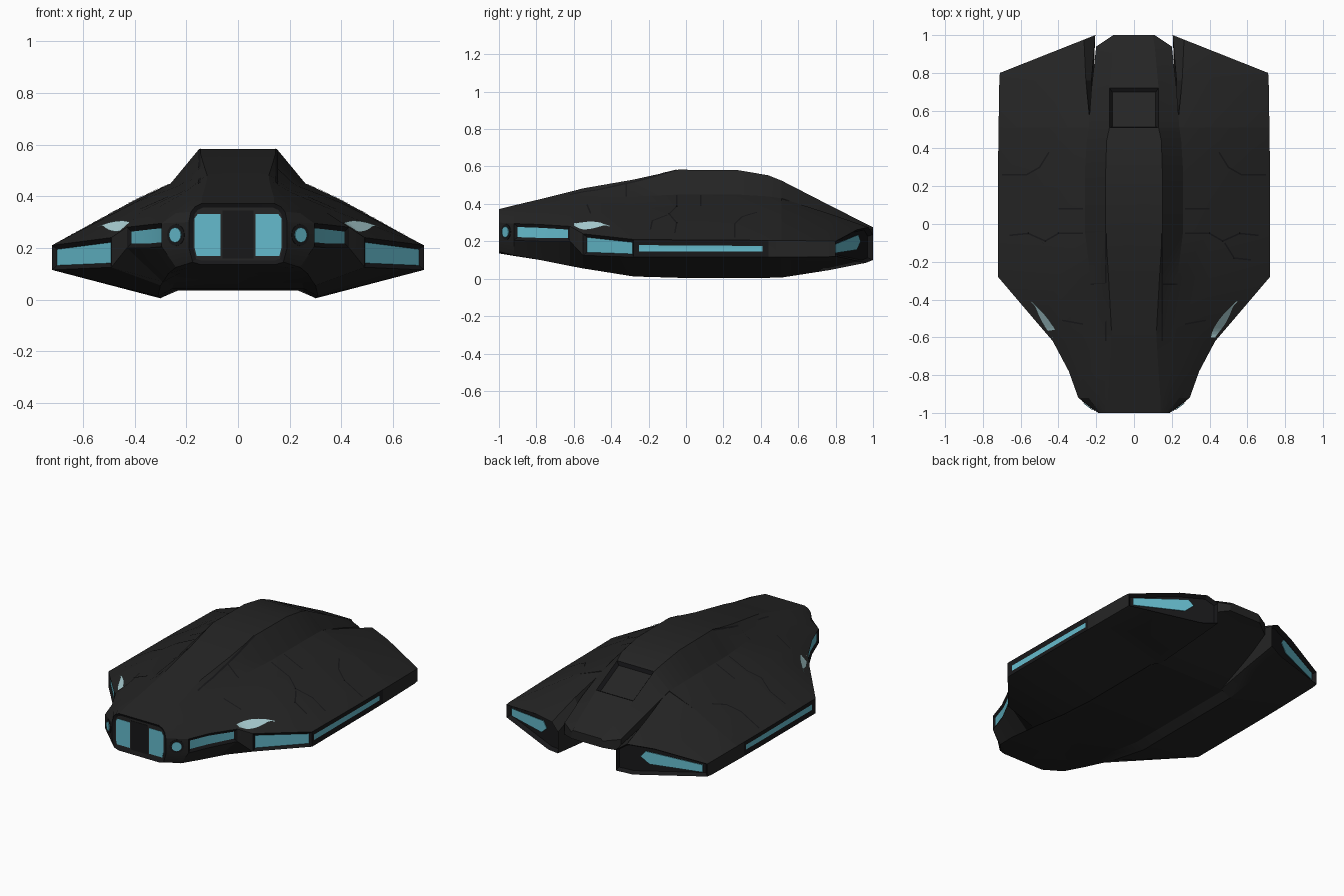
import bpy, bmesh, math
from mathutils import Vector
from mathutils.bvhtree import BVHTree

if "Cube" in bpy.data.objects:
    bpy.data.objects.remove(bpy.data.objects["Cube"])


def material(name, rgb):
    m = bpy.data.materials.new(name)
    m.diffuse_color = (*rgb, 1)
    m.use_nodes = True
    m.node_tree.nodes["Principled BSDF"].inputs["Base Color"].default_value = m.diffuse_color
    return m


HULL = material("charcoal hull", (0.018, 0.018, 0.018))
TRIM = material("black trim", (0.009, 0.009, 0.010))
GLOW = material("cyan glow", (0.13, 0.50, 0.61))
PALE = material("pale glow", (0.40, 0.62, 0.65))
MATS = [HULL, TRIM, GLOW, PALE]


def finish(bm, name, smooth=True):
    me = bpy.data.meshes.new(name)
    bm.to_mesh(me)
    bm.free()
    for m in MATS:
        me.materials.append(m)
    ob = bpy.data.objects.new(name, me)
    bpy.context.collection.objects.link(ob)
    if smooth:
        bpy.ops.object.select_all(action='DESELECT')
        ob.select_set(True)
        bpy.context.view_layer.objects.active = ob
        bpy.ops.object.shade_smooth_by_angle(angle=math.radians(20))
    return ob


def mirrored_ring(half):
    """Close a half section (centre top to centre bottom) into a full ring."""
    return half + [(-x, z) for x, z in half[-2:0:-1]]


def loft(rings):
    """Skin rings of 3D points; returns bmesh, side faces [station][segment], caps."""
    bm = bmesh.new()
    vs = [[bm.verts.new(p) for p in r] for r in rings]
    n = len(vs[0])
    sides = [[bm.faces.new((a[j], a[(j + 1) % n], b[(j + 1) % n], b[j])) for j in range(n)]
             for a, b in zip(vs, vs[1:])]
    caps = [bm.faces.new(vs[0]), bm.faces.new(vs[-1])]
    bmesh.ops.recalc_face_normals(bm, faces=bm.faces)
    return bm, sides, caps


def inset(bm, faces, thickness, depth, inner, border=1):
    res = bmesh.ops.inset_region(bm, faces=faces, thickness=thickness, depth=depth,
                                 use_even_offset=True, use_boundary=True)
    for f in res["faces"]:
        f.material_index = border
    for f in faces:
        f.material_index = inner


def mirror(ob):
    ob.modifiers.new("mirror", 'MIRROR').use_bisect_axis[0] = False


# Main body stations: y | top z, x | shoulder x, z | flank x, z | rim x, top, bottom | keel x, z, belly z
body = [
    (-1.00, .372, .14, .165, .36, .182, .34, .19, .30, .20, .175, .145, .135),
    (-.92, .392, .14, .19, .37, .24, .335, .295, .295, .205, .24, .125, .122),
    (-.78, .425, .13, .20, .39, .28, .34, .345, .29, .20, .27, .10, .105),
    (-.62, .465, .12, .205, .415, .33, .345, .43, .28, .20, .29, .068, .085),
    (-.55, .483, .12, .21, .42, .37, .345, .49, .24, .125, .30, .055, .075),
    (-.28, .53, .135, .23, .44, .40, .375, .72, .21, .115, .31, .012, .042),
    (-.04, .583, .15, .26, .45, .40, .385, .72, .208, .115, .30, .005, .036),
    (.28, .58, .15, .26, .45, .40, .385, .72, .206, .115, .30, .005, .036),
    (.44, .553, .145, .25, .44, .41, .37, .718, .205, .115, .30, .005, .036),
    (.51, .525, .13, .24, .43, .42, .36, .717, .204, .115, .30, .006, .036)]
rings = []
for y, zt, a, b, zb, c, zc, w, zu, zl, d, zd, ze in body:
    half = [(0, zt), (a, zt), (b, zb), (c, zc), (w, zu), (w, zl), (d, zd), (d * .82, ze), (0, ze)]
    rings.append([(x, y, z) for x, z in mirrored_ring(half)])
bm, sides, caps = loft(rings)
tree = BVHTree.FromBMesh(bm)
# Sunken light panels along the rim, on both sides
for seg in (4, 11):
    inset(bm, [sides[1][seg], sides[2][seg]], .018, -.010, 2)
    inset(bm, [sides[4][seg]], .017, -.012, 2)
    inset(bm, [sides[5][seg], sides[6][seg], sides[7][seg]], .030, -.006, 2)
inset(bm, [caps[0]], .016, -.008, 0)
finish(bm, "main_body")

# Tail ramp between the rear pods: y | top x, z | side x, z | underside z
tail = [(.51, .13, .525, .24, .43, .036), (.72, .13, .417, .225, .36, .11),
        (.94, .11, .305, .20, .275, .20), (1.0, .10, .275, .11, .262, .22)]
bm, sides, caps = loft([[(x, y, z) for x, z in mirrored_ring(
    [(0, zt), (a, zt), (b, zb), (b, zl), (0, zl)])] for y, a, zt, b, zb, zl in tail])
inset(bm, [sides[0][0], sides[0][7]], .015, -.02, 0)   # roof hatch
finish(bm, "tail_ramp")

# Rear pods with slanted, recessed exhaust faces
def slant(x):
    return 1 - .2 * (x - .205) / .505


pod = [(.51, [(.23, .43), (.23, .40), (.42, .36), (.717, .204), (.717, .115), (.30, .006), (.23, .036)]),
       (.76, [(.255, .35), (.225, .30), (.42, .305), (.713, .202), (.713, .117), (.30, .045), (.215, .07)]),
       (None, [(.265, .275), (.205, .235), (.42, .262), (.71, .20), (.71, .12), (.30, .085), (.205, .10)])]
pod_rings = []
for y, pts in pod:
    pts = [pts[1], pts[0]] + pts[2:]
    pod_rings.append([(x, slant(x) if y is None else y, z) for x, z in pts])
bm, sides, caps = loft(pod_rings)
inset(bm, [caps[1]], .014, -.025, 1)
mirror(finish(bm, "rear_pod"))


def plate(name, pts, mat, both=True):
    bm = bmesh.new()
    f = bm.faces.new([bm.verts.new(p) for p in pts])
    f.material_index = mat
    res = bmesh.ops.extrude_face_region(bm, geom=[f])
    f.normal_update()
    bmesh.ops.translate(bm, vec=f.normal * .004,
                        verts=[v for v in res["geom"] if isinstance(v, bmesh.types.BMVert)])
    for g in bm.faces:
        g.material_index = mat
    bmesh.ops.recalc_face_normals(bm, faces=bm.faces)
    ob = finish(bm, name, False)
    if both:
        mirror(ob)


# Exhaust glow and nose windows
plate("exhaust_glow", [(x, slant(x) - .020, z) for x, z in
                       ((.675, .137), (.675, .184), (.36, .235), (.33, .20), (.38, .155))], 2)
plate("nose_window", [(x, -.994, z) for x, z in
                      ((.068, .168), (.16, .168), (.168, .20), (.168, .315), (.155, .332), (.068, .332))], 2)
plate("nose_door", [(x, -.994, z) for x, z in ((-.06, .16), (.06, .16), (.06, .345), (-.06, .345))], 1, False)

# Round lamps on the nose corners, each in a dark ring
out, along = Vector((.606, -.795, 0)), Vector((.795, .606, 0))
for name, r, off, mat in (("lamp_ring", .042, .002, 1), ("nose_lamp", .029, .007, 2)):
    centre = Vector((.240, -.962, .25)) + out * off
    plate(name, [centre + along * (r * math.cos(t)) + Vector((0, 0, r * math.sin(t)))
                 for t in (math.tau * i / 16 for i in range(16))], mat)


def ribbon(name, pairs, mat, lift):
    """Thin strip draped on the top of the body from pairs of (x, y) points."""
    def drop(p):
        hit, normal, _, _ = tree.ray_cast(Vector((p[0], p[1], 2)), Vector((0, 0, -1)))
        return hit + Vector((0, 0, lift))
    bm = bmesh.new()
    vs = [[bm.verts.new(drop(p)) for p in pair] for pair in pairs]
    for a, b in zip(vs, vs[1:]):
        bm.faces.new((a[0], a[1], b[1], b[0])).material_index = mat
    bmesh.ops.recalc_face_normals(bm, faces=bm.faces)
    for f in bm.faces:
        if f.normal.z < 0:
            f.normal_flip()
    mirror(finish(bm, name, False))


# Pale lights on the front shoulders
pairs = []
for i in range(13):
    t = i / 12
    y = -.60 + .19 * t
    inner = .408 + .135 * t ** 1.6
    pairs.append(((inner, y), (inner + .008 + .038 * math.sin(math.pi * min(1, t + .12)), y)))
ribbon("shoulder_light", pairs, 3, .004)

# Panel seams on the upper hull
seams = [[(.27, .08), (.40, .08)], [(.27, -.05), (.40, -.05), (.47, -.09), (.56, -.05), (.66, -.06)],
         [(.45, .38), (.50, .30), (.57, .26), (.70, .26)], [(.48, -.10), (.53, -.18), (.62, -.19)],
         [(.15, -.32), (.23, -.32)], [(.15, -.62), (.15, -.05)], [(.27, -.53), (.38, -.51)]]
for path in seams:
    pairs = []
    for (x0, y0), (x1, y1) in zip(path, path[1:]):
        side = Vector((y0 - y1, x1 - x0)).normalized() * .004
        for k in range(9):
            p = Vector((x0, y0)).lerp(Vector((x1, y1)), k / 8)
            pairs.append((p + side, p - side))
    ribbon("panel_seam", pairs, 1, .003)
